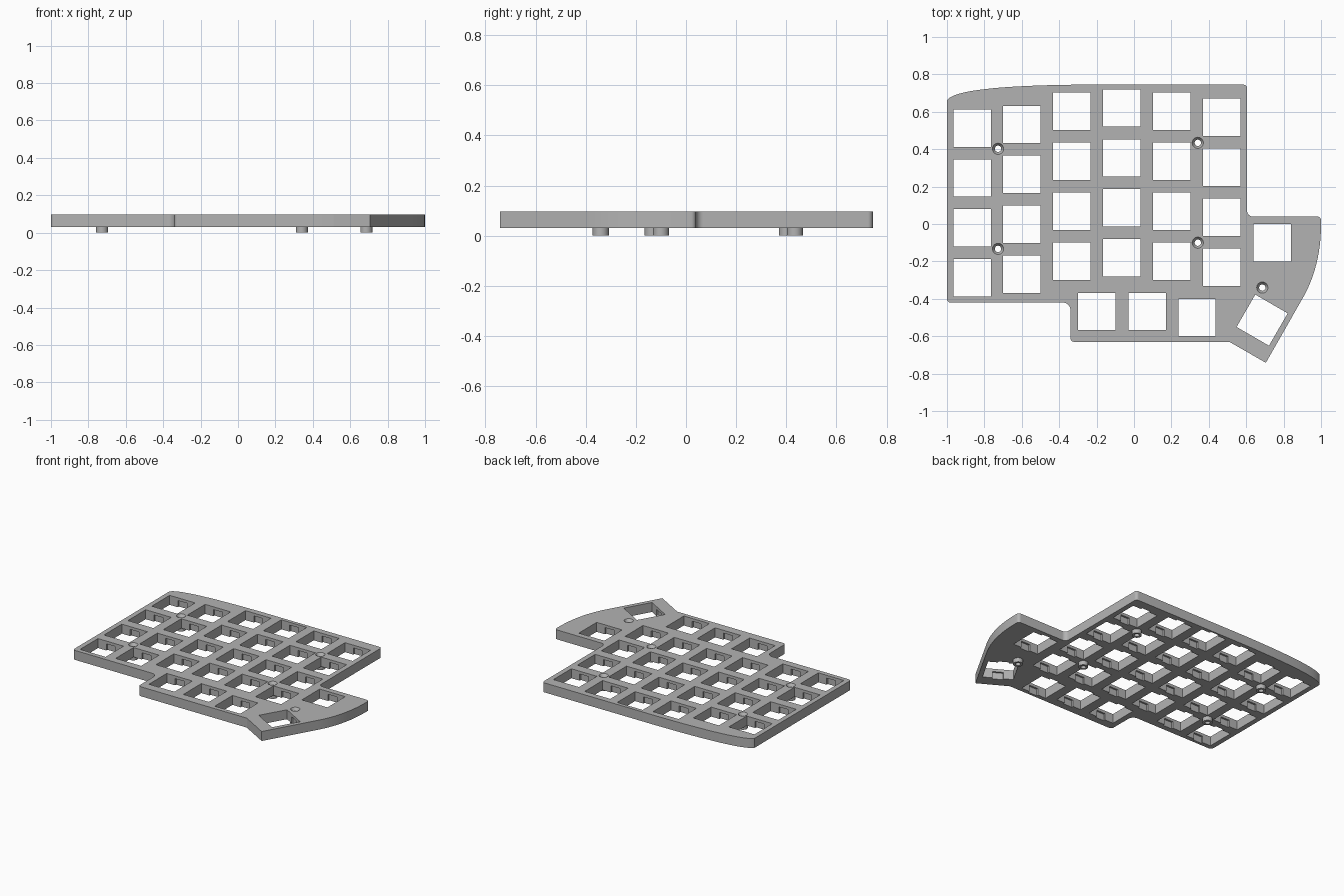
import bpy
import bmesh
import math
from mathutils import Matrix, Vector

if "Cube" in bpy.data.objects:
    bpy.data.objects.remove(bpy.data.objects["Cube"], do_unlink=True)

BOTTOM, TOP = 0.03, 0.097
LIP = 0.02          # thickness of the ledge above the clip notches
KEY, PITCH = 0.2, 0.267

grey = bpy.data.materials.new("plate grey")
grey.use_nodes = True
grey.diffuse_color = (0.45, 0.45, 0.45, 1)
grey.node_tree.nodes["Principled BSDF"].inputs["Base Color"].default_value = (0.45, 0.45, 0.45, 1)


def make_object(name, bm, helper=False):
    bmesh.ops.recalc_face_normals(bm, faces=bm.faces[:])
    mesh = bpy.data.meshes.new(name)
    bm.to_mesh(mesh)
    bm.free()
    mesh.materials.append(grey)
    obj = bpy.data.objects.new(name, mesh)
    bpy.context.collection.objects.link(obj)
    if helper:
        obj.hide_render = True
        obj.hide_viewport = True
        obj.display_type = 'WIRE'
    return obj


def bezier(a, c, b, steps=20):
    a, c, b = Vector(a), Vector(c), Vector(b)
    return [a.lerp(c, i / steps).lerp(c.lerp(b, i / steps), i / steps)
            for i in range(steps + 1)]


def fillet(before, corner, after, r, steps=8):
    # Round a right-angled corner with a quarter arc
    p = Vector(corner)
    u = (Vector(before) - p).normalized() * r
    v = (Vector(after) - p).normalized() * r
    arc = [i * math.pi / 2 / steps for i in range(steps + 1)]
    return [p + u * (1 - math.sin(t)) + v * (1 - math.cos(t)) for t in arc]


def box(bm, size, z0, z1, place):
    scale = Matrix.Diagonal((size[0], size[1], z1 - z0, 1))
    bmesh.ops.create_cube(bm, size=1,
                          matrix=place @ Matrix.Translation((0, 0, (z0 + z1) / 2)) @ scale)


def cut(obj, cutter):
    mod = obj.modifiers.new(cutter.name, 'BOOLEAN')
    mod.operation = 'DIFFERENCE'
    mod.solver = 'EXACT'
    mod.object = cutter


# Plate outline, clockwise from the left end of the curved back edge
outline = bezier((-1, 0.66), (-0.96, 0.738), (-0.3, 0.745))
outline += fillet((0, 0.745), (0.605, 0.745), (0.605, 0), 0.02)
outline += fillet((0.605, 1), (0.605, 0.04), (1, 0.04), 0.03)
outline += fillet((0, 0.04), (1, 0.04), (1, -1), 0.02)
outline += bezier((1, 0), (1, -0.227), (0.9, -0.4))
outline += [Vector((0.705, -0.742)), Vector((0.51, -0.63))]
outline += fillet((0, -0.63), (-0.34, -0.63), (-0.34, 0), 0.02)
outline += fillet((-0.34, -1), (-0.34, -0.42), (-1, -0.42), 0.04)
outline += fillet((0, -0.42), (-1, -0.42), (-1, 0), 0.02)

bm = bmesh.new()
base = bm.faces.new([bm.verts.new((p.x, p.y, BOTTOM)) for p in outline])
extruded = bmesh.ops.extrude_face_region(bm, geom=[base], use_keep_orig=True)
for v in extruded["geom"]:
    if isinstance(v, bmesh.types.BMVert):
        v.co.z = TOP
bmesh.ops.remove_doubles(bm, verts=bm.verts[:], dist=0.0005)
plate = make_object("switch_plate", bm)

# Switch positions: staggered columns of four, then the thumb cluster
columns = [(-0.865, 0.513), (-0.6, 0.532), (-0.333, 0.602),
           (-0.065, 0.62), (0.202, 0.602), (0.469, 0.57)]
switches = [(x, y - PITCH * row, 0) for x, y in columns for row in range(4)]
switches += [(-0.2, -0.468, 0), (0.07, -0.468, 0), (0.337, -0.5, 0),
             (0.74, -0.1, 0), (0.685, -0.514, -30)]

# Square openings, with clip notches under the lip on two sides
openings, notches = bmesh.new(), bmesh.new()
for x, y, angle in switches:
    place = Matrix.Translation((x, y, 0)) @ Matrix.Rotation(math.radians(angle), 4, 'Z')
    box(openings, (KEY, KEY), -0.05, 0.2, place)
    box(notches, (0.07, KEY + 0.026), -0.04, TOP - LIP, place)
cut(plate, make_object("switch_opening_cutter", openings, True))
cut(plate, make_object("clip_notch_cutter", notches, True))

# Screw pegs below the plate, with countersunk bores right through
screws = [(-0.727, 0.402), (-0.727, -0.133), (0.341, 0.434), (0.341, -0.1), (0.686, -0.34)]
pegs, bores = bmesh.new(), bmesh.new()
for x, y in screws:
    bmesh.ops.create_cone(pegs, cap_ends=True, segments=32, radius1=0.032, radius2=0.032,
                          depth=BOTTOM, matrix=Matrix.Translation((x, y, BOTTOM / 2)))
    rings = []
    for r, z in [(0.017, -0.02), (0.017, 0.078), (0.03, TOP), (0.03, 0.12)]:
        rings.append([bores.verts.new((x + r * math.cos(k * math.pi / 16),
                                       y + r * math.sin(k * math.pi / 16), z))
                      for k in range(32)])
    for low, high in zip(rings, rings[1:]):
        for k in range(32):
            j = (k + 1) % 32
            bores.faces.new((low[k], low[j], high[j], high[k]))
    bores.faces.new(rings[0])
    bores.faces.new(rings[-1])
peg_obj = make_object("screw_pegs", pegs)
bore_cutter = make_object("screw_bore_cutter", bores, True)
cut(plate, bore_cutter)
cut(peg_obj, bore_cutter)

# Bake the cuts, then smooth only the gentle curves
for obj in (plate, peg_obj):
    bpy.ops.object.select_all(action='DESELECT')
    obj.select_set(True)
    bpy.context.view_layer.objects.active = obj
    for mod in list(obj.modifiers):
        bpy.ops.object.modifier_apply(modifier=mod.name)
    bpy.ops.object.shade_smooth_by_angle(angle=math.radians(25))

# Remove the finished cutters
for obj in [o for o in bpy.data.objects if o.name.endswith("_cutter")]:
    bpy.data.objects.remove(obj, do_unlink=True)
